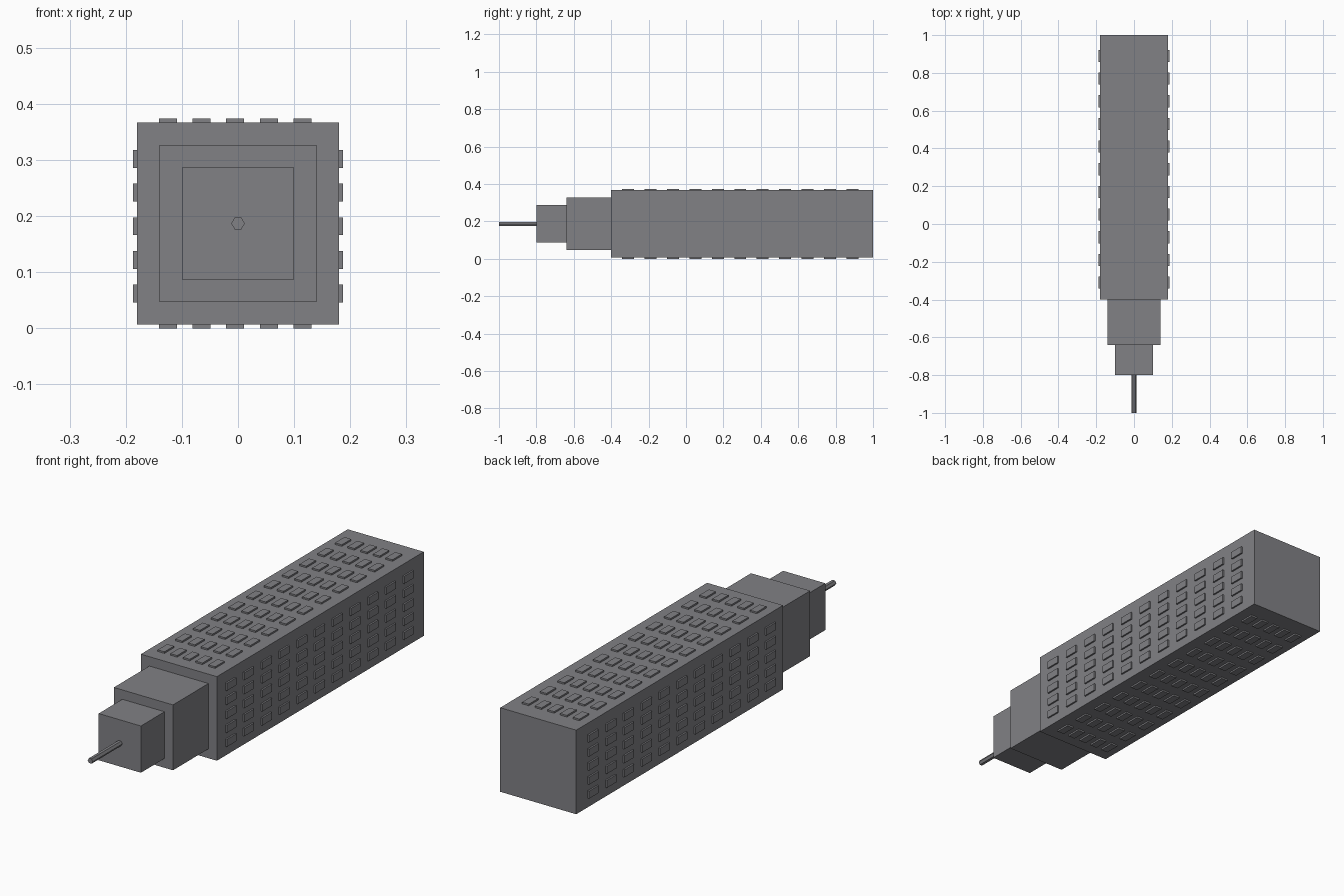
import bpy, bmesh, math
from mathutils import Matrix, Vector

if "Cube" in bpy.data.objects:
    bpy.data.objects.remove(bpy.data.objects["Cube"])

ZC = 0.187  # height of the tower's long axis

concrete = bpy.data.materials.new("concrete_grey")
concrete.diffuse_color = (0.22, 0.22, 0.235, 1)
concrete.use_nodes = True
concrete.node_tree.nodes["Principled BSDF"].inputs["Base Color"].default_value = concrete.diffuse_color


def finish(name, bm):
    mesh = bpy.data.meshes.new(name)
    bm.normal_update()
    bm.to_mesh(mesh)
    bm.free()
    mesh.materials.append(concrete)
    obj = bpy.data.objects.new(name, mesh)
    bpy.context.collection.objects.link(obj)
    return obj


def add_box(bm, centre, size):
    bmesh.ops.create_cube(bm, size=1, matrix=Matrix.Translation(centre)
                          @ Matrix.Diagonal((*size, 1)))


# Stepped tower blocks, lying along y
for name, half, y0, y1 in (("main_tower", 0.18, -0.4, 1.0),
                           ("middle_tier", 0.14, -0.64, -0.4),
                           ("upper_tier", 0.10, -0.8, -0.64)):
    bm = bmesh.new()
    add_box(bm, (0, (y0 + y1) / 2, ZC), (2 * half, y1 - y0, 2 * half))
    finish(name, bm)

# Raised window plates: 11 floors by 5 columns on each of the four sides
for side, axis, sign in (("right", 0, 1), ("left", 0, -1),
                         ("top", 2, 1), ("bottom", 2, -1)):
    bm = bmesh.new()
    for floor in range(11):
        for col in range(5):
            across = -0.125 + 0.06 * col
            centre = Vector((across, -0.31 + 0.12 * floor, ZC + across))
            size = [0.032, 0.064, 0.032]
            centre[axis] = sign * 0.183 + (ZC if axis == 2 else 0)
            size[axis] = 0.008
            add_box(bm, centre, size)
    finish(side + "_windows", bm)

# Six-sided antenna at the tip
bm = bmesh.new()
ring = [bm.verts.new((0.012 * math.cos(k * math.pi / 3), -1.0,
                      ZC + 0.012 * math.sin(k * math.pi / 3))) for k in range(6)]
cap = bm.faces.new(ring)
ext = bmesh.ops.extrude_face_region(bm, geom=[cap], use_keep_orig=True)
bmesh.ops.translate(bm, vec=(0, 0.2, 0),
                    verts=[v for v in ext["geom"] if isinstance(v, bmesh.types.BMVert)])
bmesh.ops.recalc_face_normals(bm, faces=bm.faces)
finish("antenna", bm)
